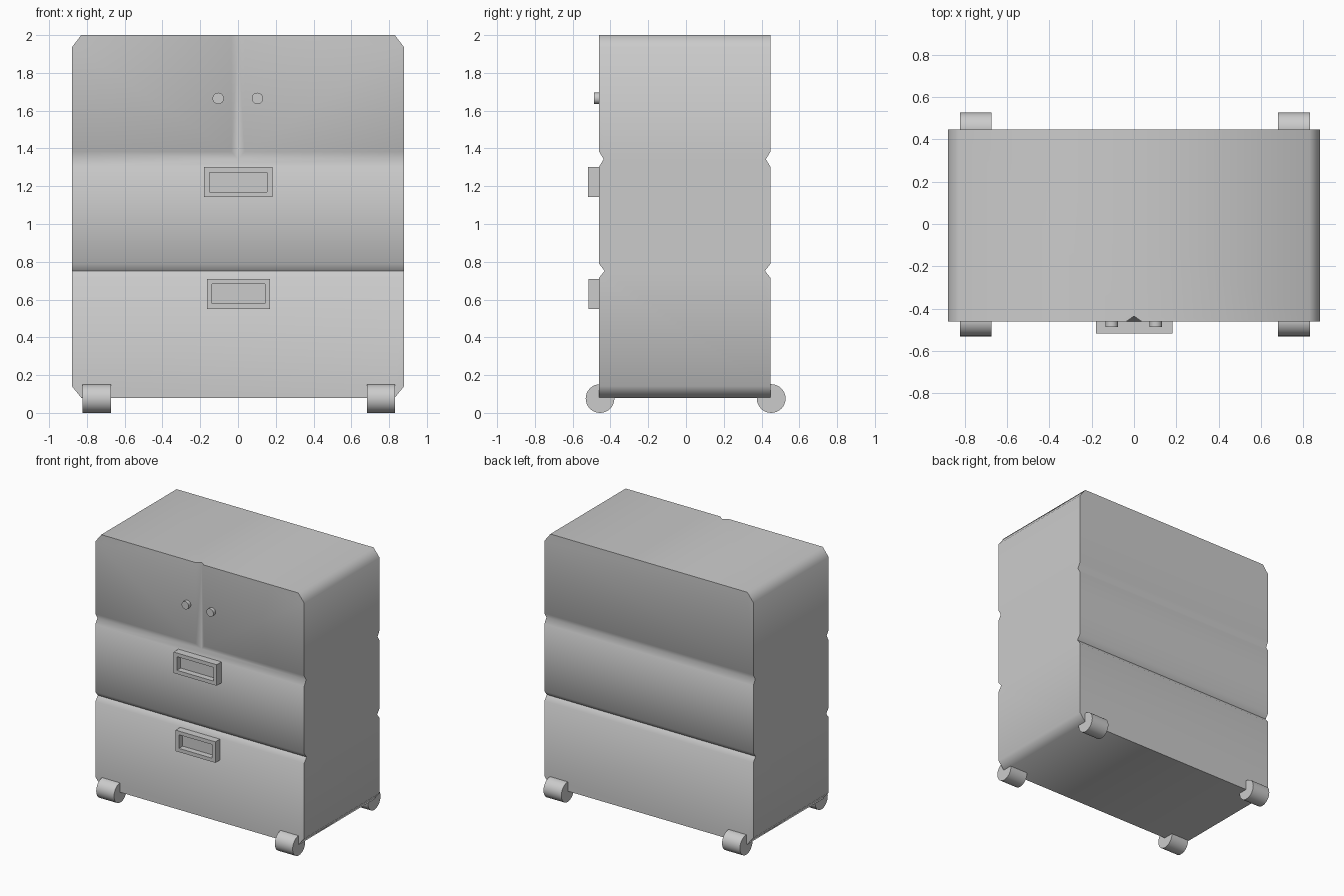
import bpy, bmesh, math
from mathutils import Vector

if "Cube" in bpy.data.objects:
    bpy.data.objects.remove(bpy.data.objects["Cube"])


def prism(name, profile, sweep):
    """Extrude a closed planar profile of 3D points along a sweep vector."""
    bm = bmesh.new()
    face = bm.faces.new([bm.verts.new(p) for p in profile])
    ext = bmesh.ops.extrude_face_region(bm, geom=[face])
    verts = [v for v in ext["geom"] if isinstance(v, bmesh.types.BMVert)]
    bmesh.ops.translate(bm, verts=verts, vec=Vector(sweep))
    bmesh.ops.recalc_face_normals(bm, faces=bm.faces)
    mesh = bpy.data.meshes.new(name)
    bm.to_mesh(mesh)
    bm.free()
    ob = bpy.data.objects.new(name, mesh)
    bpy.context.collection.objects.link(ob)
    return ob


def smooth(ob, angle):
    bpy.ops.object.select_all(action='DESELECT')
    ob.select_set(True)
    bpy.context.view_layer.objects.active = ob
    bpy.ops.object.shade_smooth_by_angle(angle=math.radians(angle))


def cut(ob, cutter):
    bpy.context.view_layer.objects.active = ob
    mod = ob.modifiers.new("cut", 'BOOLEAN')
    mod.operation = 'DIFFERENCE'
    mod.solver = 'EXACT'
    mod.object = cutter
    bpy.ops.object.modifier_apply(modifier=mod.name)
    bpy.data.objects.remove(cutter)


def cylinder(name, radius, depth, loc, rot):
    bpy.ops.mesh.primitive_cylinder_add(vertices=32, radius=radius, depth=depth,
                                        location=loc, rotation=rot)
    ob = bpy.context.object
    ob.name = name
    smooth(ob, 40)


FRONT, BACK = -0.46, 0.447

# cabinet body with chamfered side edges
half = [(0.83, 0.08), (0.88, 0.142), (0.88, 1.935), (0.83, 2.0)]
outline = half + [(-x, z) for x, z in reversed(half)]
body = prism("cabinet_body", [(x, FRONT, z) for x, z in outline], (0, BACK - FRONT, 0))

# V grooves between the drawers, front and back (cutters widen beyond the face)
for z, hh, depth in ((1.343, 0.04, 0.024), (0.752, 0.037, 0.029)):
    for y, s in ((FRONT, 1), (BACK, -1)):
        tri = [(-1, y - s * depth, z - 2 * hh), (-1, y - s * depth, z + 2 * hh),
               (-1, y + s * depth, z)]
        cut(body, prism("groove_cutter", tri, (2, 0, 0)))

# vertical V groove between the two upper doors
tri = [(-0.07, FRONT - 0.024, 1.343), (0.07, FRONT - 0.024, 1.343), (0, FRONT + 0.024, 1.343)]
cut(body, prism("groove_cutter", tri, (0, 0, 1)))
smooth(body, 75)


# drawer handles: boxes with a recessed centre
def handle(name, x0, x1, z0, z1, front):
    bm = bmesh.new()
    bmesh.ops.create_cube(bm, size=1)
    back = FRONT + 0.005
    for v in bm.verts:
        v.co = (x0 if v.co.x < 0 else x1, front if v.co.y < 0 else back,
                z0 if v.co.z < 0 else z1)
    bm.normal_update()
    face = next(f for f in bm.faces if f.normal.y < -0.9)
    bmesh.ops.inset_region(bm, faces=[face], thickness=0.04)
    bmesh.ops.translate(bm, verts=bmesh.ops.extrude_discrete_faces(
        bm, faces=[face])["faces"][0].verts, vec=(0, 0.045, 0))
    mesh = bpy.data.meshes.new(name)
    bm.to_mesh(mesh)
    bm.free()
    bpy.context.collection.objects.link(bpy.data.objects.new(name, mesh))


handle("upper_drawer_handle", -0.18, 0.183, 1.142, 1.302, -0.518)
handle("lower_drawer_handle", -0.165, 0.17, 0.55, 0.71, -0.515)

# door knobs
for side, x in (("left", -0.105), ("right", 0.103)):
    cylinder(side + "_door_knob", 0.03, 0.035, (x, FRONT - 0.0085, 1.665),
             (math.pi / 2, 0, 0))

# roller feet
for side, x in (("left", -0.748), ("right", 0.757)):
    for end, y in (("front", -0.455), ("back", 0.451)):
        cylinder(f"{end}_{side}_wheel", 0.076, 0.15, (x, y, 0.076), (0, math.pi / 2, 0))
